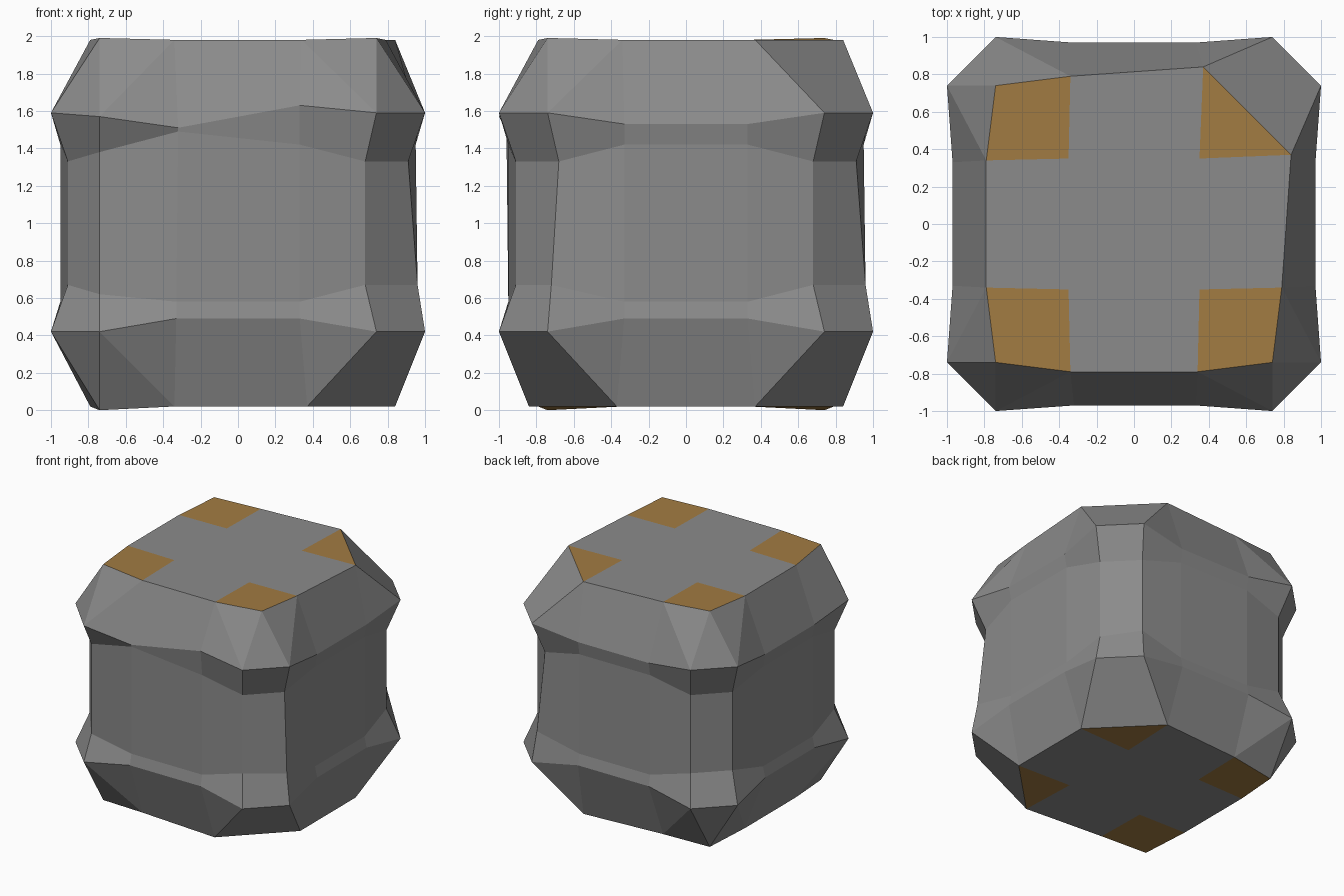
import bpy, bmesh
from mathutils import Vector

if "Cube" in bpy.data.objects:
    bpy.data.objects.remove(bpy.data.objects["Cube"])

def material(name, rgb):
    m = bpy.data.materials.new(name)
    m.diffuse_color = (*rgb, 1)
    m.use_nodes = True
    m.node_tree.nodes["Principled BSDF"].inputs["Base Color"].default_value = m.diffuse_color
    return m

grey = material("stone_grey", (0.26, 0.26, 0.26))
orange = material("ochre_patch", (0.36, 0.20, 0.055))

# Levels, bottom to top: corner (along, out, z), middle (along, out, z)
LEVELS = [
    ((0.74, 0.74, 0.00), (0.34, 0.79, 0.02)),
    ((0.74, 1.00, 0.42), (0.33, 0.97, 0.49)),
    ((0.68, 0.91, 0.67), (0.33, 0.95, 0.58)),
    ((0.68, 0.91, 1.33), (0.33, 0.95, 1.42)),
    ((0.74, 1.00, 1.59), (0.33, 0.97, 1.53)),
    ((0.74, 0.74, 1.99), (0.34, 0.79, 1.98)),
]
# Irregular chips: (level, side, point) -> (along, out, z)
# Sides: 0 front, 1 right, 2 back, 3 left
CHIPS = {
    (2, 1, 0): (-0.72, 0.96, 0.67), (2, 2, 0): (-0.72, 0.96, 0.67),
    (2, 0, 0): (-0.74, 0.90, 0.62), (3, 0, 0): (-0.74, 0.90, 1.38),
    (4, 0, 1): (-0.32, 0.97, 1.51), (4, 0, 2): (0.33, 0.97, 1.63),
    (3, 0, 1): (-0.32, 0.96, 1.49), (4, 0, 0): (-0.74, 1.0, 1.57),
}
# Corners cut off flat: (level, side whose end is cut)
for lev, s in ((5, 1), (0, 0), (0, 1)):
    z = 1.98 if lev else 0.02
    n = (s + 1) % 4
    CHIPS[lev, s, 2] = (0.37, 0.84, z)
    CHIPS[lev, s, 3] = (0.605, 0.605, z)
    CHIPS[lev, n, 0] = (-0.605, 0.605, z)
    CHIPS[lev, n, 1] = (-0.37, 0.84, z)

def turn(along, out, z, side):
    x, y = along, -out
    for _ in range(side):
        x, y = -y, x
    return Vector((x, y, z))

bm = bmesh.new()
rings = []
for lev, ((ct, co, cz), (mt, mo, mz)) in enumerate(LEVELS):
    ring = []
    for side in range(4):
        base = [(-ct, co, cz), (-mt, mo, mz), (mt, mo, mz), (ct, co, cz)]
        for p in range(4):
            ring.append(bm.verts.new(turn(*CHIPS.get((lev, side, p), base[p]), side)))
    rings.append(ring)

# Side walls; facets beside the caps are split towards the corners
for lev in range(5):
    lo, hi = rings[lev], rings[lev + 1]
    for i in range(16):
        j = (i + 1) % 16
        a, b, c, d = lo[i], lo[j], hi[j], hi[i]
        p = i % 4
        if (lev == 0 and p == 2) or (lev == 4 and p == 0):
            tris = ((a, b, c), (a, c, d))
        elif (lev == 0 and p == 0) or (lev == 4 and p == 2):
            tris = ((a, b, d), (b, c, d))
        else:
            tris = ((a, b, c, d),)
        if lev == 0 and p == 2:
            tris = ((a, b, c), (a, c, d))
        for t in tris:
            bm.faces.new(t)

# Flat caps with a coloured patch in each corner
for ring, z in ((rings[0], 0.02), (rings[5], 1.98)):
    inner = [bm.verts.new(turn(0.35, 0.35, z, s)) for s in range(4)]
    bm.faces.new(inner)
    for s in range(4):
        n = (s + 1) % 4
        bm.faces.new((ring[s * 4 + 1], ring[s * 4 + 2], inner[s], inner[s - 1]))
        patch = bm.faces.new((ring[s * 4 + 2], ring[s * 4 + 3], ring[n * 4 + 1], inner[s]))
        patch.material_index = 1

bmesh.ops.remove_doubles(bm, verts=bm.verts[:], dist=0.002)
bmesh.ops.recalc_face_normals(bm, faces=bm.faces[:])

mesh = bpy.data.meshes.new("stone_block")
bm.to_mesh(mesh)
bm.free()
mesh.materials.append(grey)
mesh.materials.append(orange)
block = bpy.data.objects.new("stone_block", mesh)
bpy.context.collection.objects.link(block)
